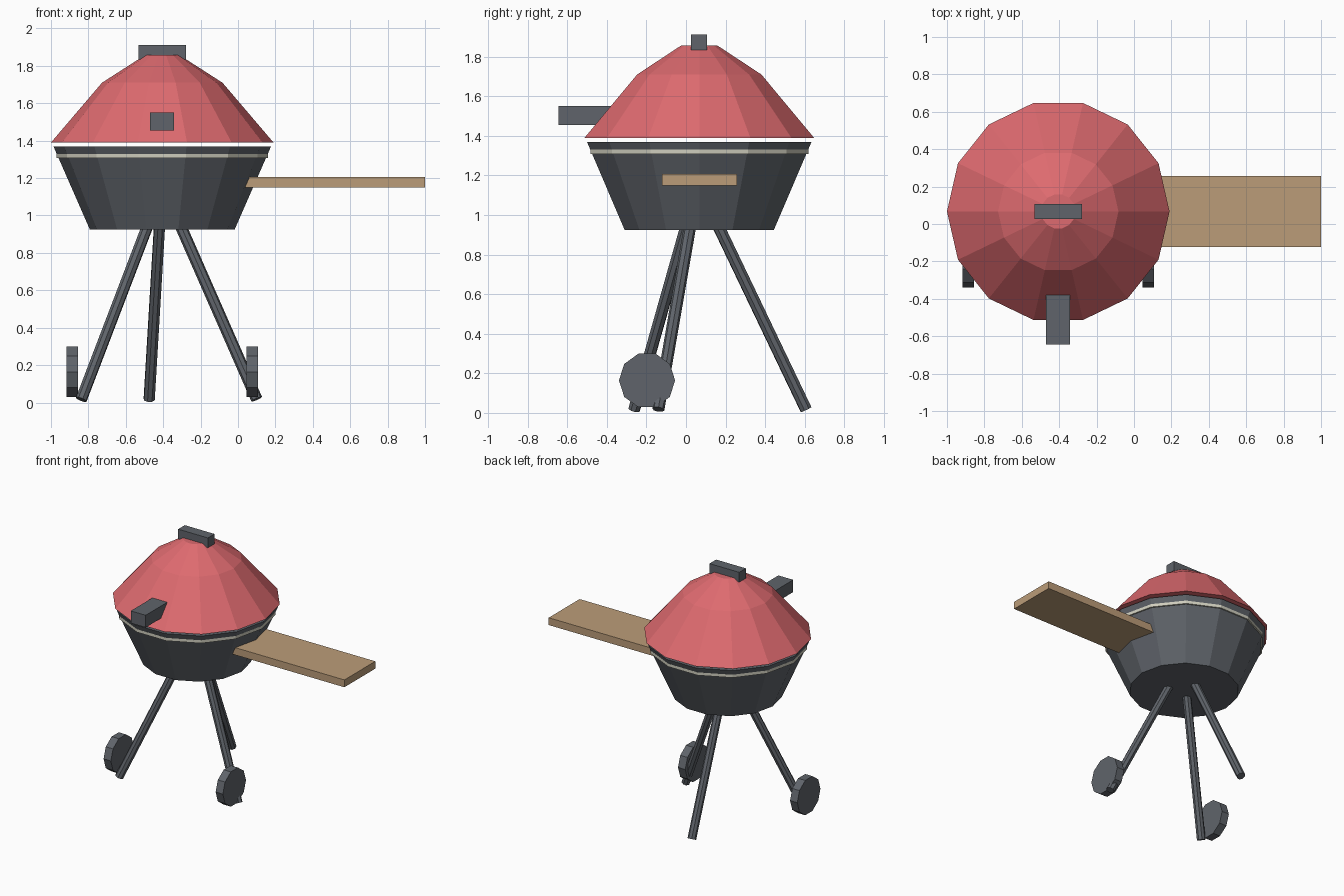
import bpy, bmesh, math
from mathutils import Vector, Matrix

if "Cube" in bpy.data.objects:
    bpy.data.objects.remove(bpy.data.objects["Cube"], do_unlink=True)

CX, CY = -0.405, 0.067   # vertical axis of the kettle


def material(name, rgb):
    m = bpy.data.materials.new(name)
    m.use_nodes = True
    m.diffuse_color = (*rgb, 1)
    m.node_tree.nodes["Principled BSDF"].inputs["Base Color"].default_value = (*rgb, 1)
    return m


red = material("lid red", (0.73, 0.145, 0.16))
iron = material("dark iron", (0.115, 0.127, 0.145))
wood = material("warm wood", (0.50, 0.335, 0.19))
trim = material("pale trim", (0.62, 0.61, 0.51))


def finish(name, bm, mat):
    bmesh.ops.recalc_face_normals(bm, faces=bm.faces)
    mesh = bpy.data.meshes.new(name)
    bm.to_mesh(mesh)
    bm.free()
    mesh.materials.append(mat)
    obj = bpy.data.objects.new(name, mesh)
    bpy.context.collection.objects.link(obj)
    return obj


def lathe(name, profile, mat, sides=14):
    """Stack of flat-sided rings (radius, z), capped at both ends."""
    bm = bmesh.new()
    rings = []
    for r, z in profile:
        rings.append([bm.verts.new((CX + r * math.cos(math.tau * i / sides),
                                    CY + r * math.sin(math.tau * i / sides), z))
                      for i in range(sides)])
    for a, b in zip(rings, rings[1:]):
        for i in range(sides):
            j = (i + 1) % sides
            bm.faces.new((a[i], a[j], b[j], b[i]))
    bm.faces.new(rings[0])
    bm.faces.new(rings[-1])
    return finish(name, bm, mat)


def box(name, low, high, mat):
    low, high = Vector(low), Vector(high)
    bm = bmesh.new()
    bmesh.ops.create_cube(bm, size=1)
    bmesh.ops.scale(bm, vec=high - low, verts=bm.verts)
    bmesh.ops.translate(bm, vec=(low + high) / 2, verts=bm.verts)
    return finish(name, bm, mat)


def rod(name, start, end, radius, sides, mat, spin=0):
    start, end = Vector(start), Vector(end)
    axis = end - start
    turn = axis.to_track_quat('Z', 'Y').to_matrix().to_4x4()
    bm = bmesh.new()
    bmesh.ops.create_cone(bm, cap_ends=True, segments=sides, radius1=radius,
                          radius2=radius, depth=axis.length,
                          matrix=Matrix.Translation((start + end) / 2) @ turn
                          @ Matrix.Rotation(spin, 4, 'Z'))
    return finish(name, bm, mat)


# Kettle: bowl, trim band and two-step lid
lathe("bowl", [(0.387, 0.925), (0.582, 1.37)], iron)
lathe("trim_band", [(0.565, 1.307), (0.565, 1.33)], trim)
lathe("lid", [(0.595, 1.39), (0.322, 1.71), (0.093, 1.857)], red)

# Handles and side shelf
box("top_handle", (-0.532, 0.026, 1.835), (-0.277, 0.107, 1.912), iron)
box("front_handle", (-0.47, -0.645, 1.455), (-0.342, -0.33, 1.55), iron)
box("side_shelf", (0.0, -0.122, 1.15), (1.0, 0.257, 1.207), wood)

# Splayed legs
legs = {
    "left_leg": ((-0.305, 0.02, 0.94), (0.1, -0.14, 0.018)),
    "right_leg": ((-0.485, 0.0, 0.94), (-0.838, -0.262, 0.016)),
    "back_leg": ((-0.42, 0.165, 0.94), (-0.475, 0.607, 0.016)),
}
for name, (top, foot) in legs.items():
    rod(name, top, foot, 0.031, 8, iron, math.pi / 8)

# Wheels outside the two front legs
for name, x in (("left_wheel", 0.045), ("right_wheel", -0.918)):
    rod(name, (x, -0.197, 0.164), (x + 0.062, -0.197, 0.164), 0.142, 10, iron, math.pi / 2)
